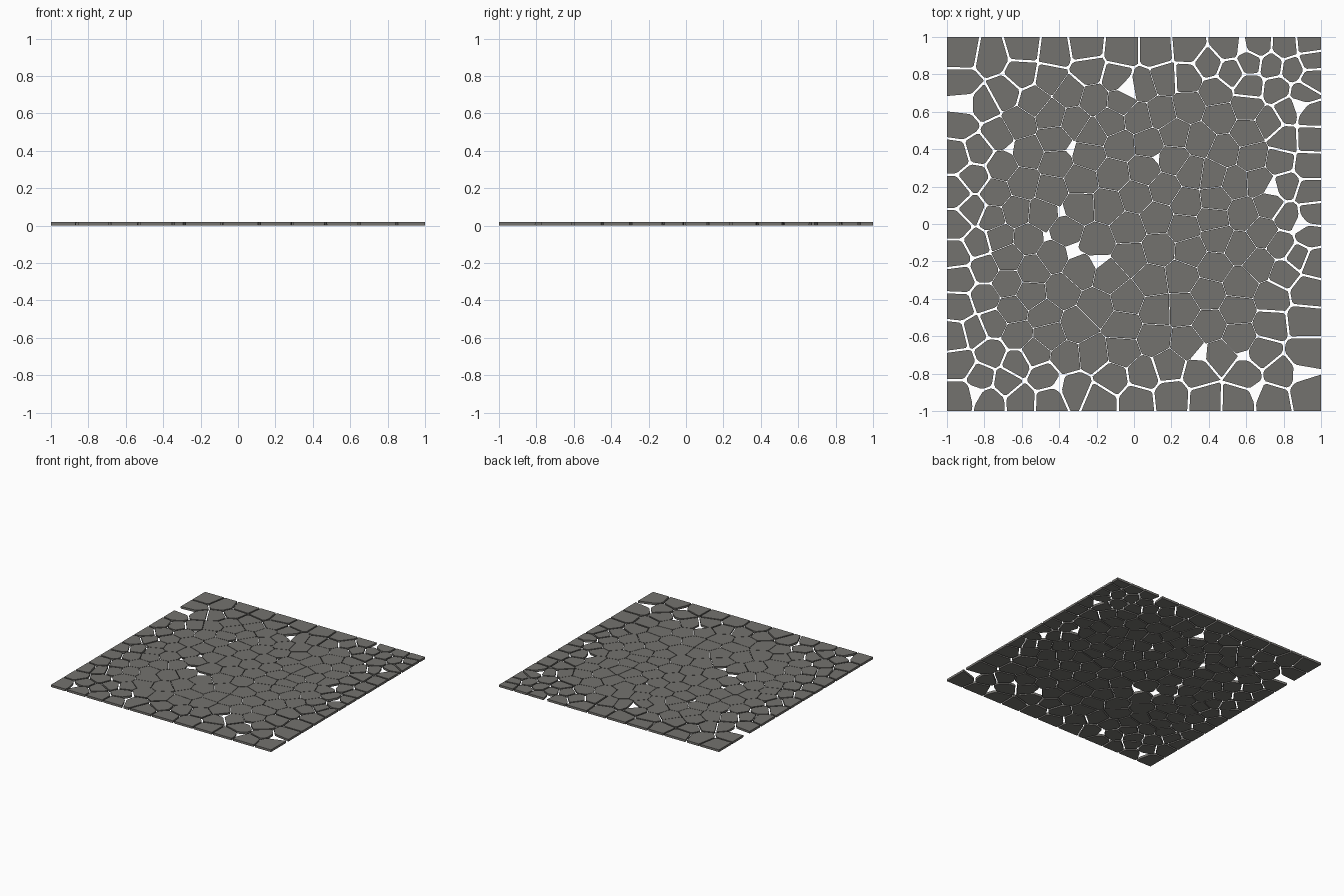
import bpy, bmesh, random
from mathutils import Vector

if "Cube" in bpy.data.objects:
    bpy.data.objects.remove(bpy.data.objects["Cube"])

random.seed(11)
N, TOP = 192, 0.018

stone = bpy.data.materials.new("stone grey")
stone.diffuse_color = (0.175, 0.17, 0.158, 1)
stone.use_nodes = True
stone.node_tree.nodes["Principled BSDF"].inputs["Base Color"].default_value = stone.diffuse_color


def clip(poly, n, d):
    """Keep the part of a convex polygon where p.n <= d."""
    out = []
    for i, a in enumerate(poly):
        b = poly[(i + 1) % len(poly)]
        da, db = a.dot(n) - d, b.dot(n) - d
        if da <= 0:
            out.append(a)
        if da * db < 0:
            out.append(a.lerp(b, da / (da - db)))
    return out


def is_inner(p):
    return (abs(p.x) ** 4 + abs(p.y) ** 4) ** 0.25 < 0.76


def joint(p):
    """Open joints round the rim, nearly closed ones in the middle."""
    return 0.003 if is_inner(p) else 0.012


def cell(i, pts, gaps):
    c = pts[i]
    poly = [Vector(v) for v in ((-1, -1), (1, -1), (1, 1), (-1, 1))]
    near = sorted(pts, key=lambda q: (q - c).length_squared)[1:28]
    for q in near:
        mid = (c + q) / 2
        n = (q - c).normalized()
        poly = clip(poly, n, mid.dot(n) - (joint(mid) / 2 if gaps else 0))
    return poly


def centroid(poly):
    area, c = 0, Vector((0, 0))
    for i, a in enumerate(poly):
        b = poly[(i + 1) % len(poly)]
        k = a.x * b.y - b.x * a.y
        area += k
        c += (a + b) * k
    return c / (3 * area)


def on_rim(p):
    return max(abs(p.x), abs(p.y)) > 0.9999


def chamfer(poly, d):
    """Knock the sharp corners off a stone, leaving the outer rim straight."""
    out = []
    for i, p in enumerate(poly):
        a, b = poly[i - 1], poly[(i + 1) % len(poly)]
        if on_rim(p) or min((a - p).length, (b - p).length) < 3 * d:
            out.append(p)
        else:
            out += [p + (a - p).normalized() * d, p + (b - p).normalized() * d]
    return out


# Evenly spread stone centres
pts = [Vector((random.uniform(-1, 1), random.uniform(-1, 1))) for _ in range(N)]
for _ in range(7):
    pts = [centroid(cell(i, pts, False)) for i in range(N)]
corners = [v for i in range(N) for v in cell(i, pts, False) if not on_rim(v)]

# Chipped spots: x, y, size
chips = [(-.92, .65, .05), (-.86, .6, .035), (-.02, .75, .035), (-.42, -.11, .02),
         (-.32, -.14, .035), (-.2, -.15, .03), (-.35, .05, .02), (.43, -.7, .03),
         (.62, -.69, .025), (.95, -.82, .04), (-.8, -.95, .03), (-.44, -.86, .025),
         (.53, .96, .025), (.73, .2, .03), (.95, .06, .03), (-.7, .45, .02),
         (.93, .63, .03), (.58, -.95, .03), (-.39, .35, .02), (.08, .36, .015)]
chips = [(min(corners, key=lambda v: (v - Vector((x, y))).length), r) for x, y, r in chips]


def build(name, wanted):
    bm = bmesh.new()
    for i, c in enumerate(pts):
        if is_inner(c) != wanted:
            continue
        poly = cell(i, pts, True)
        for p, r in chips:
            if (p - c).length < 0.16:
                n = (p - c).normalized()
                poly = clip(poly, n, p.dot(n) - r)
        poly = chamfer(poly, 0.004 if wanted else 0.01)
        shrink = 0.94 if wanted else 0.985
        top, low = [], []
        for p in poly:
            q = c + (p - c) * shrink
            if abs(p.x) > 0.9999:
                q.x = p.x
            if abs(p.y) > 0.9999:
                q.y = p.y
            top.append(bm.verts.new((p.x, p.y, TOP)))
            low.append(bm.verts.new((q.x, q.y, 0)))
        bm.faces.new(top)
        bm.faces.new(low[::-1])
        for k in range(len(top)):
            j = (k + 1) % len(top)
            bm.faces.new((low[k], low[j], top[j], top[k]))
    me = bpy.data.meshes.new(name)
    bm.to_mesh(me)
    bm.free()
    me.materials.append(stone)
    bpy.context.collection.objects.link(bpy.data.objects.new(name, me))


build("rim_paving_stones", False)
build("inner_paving_stones", True)
